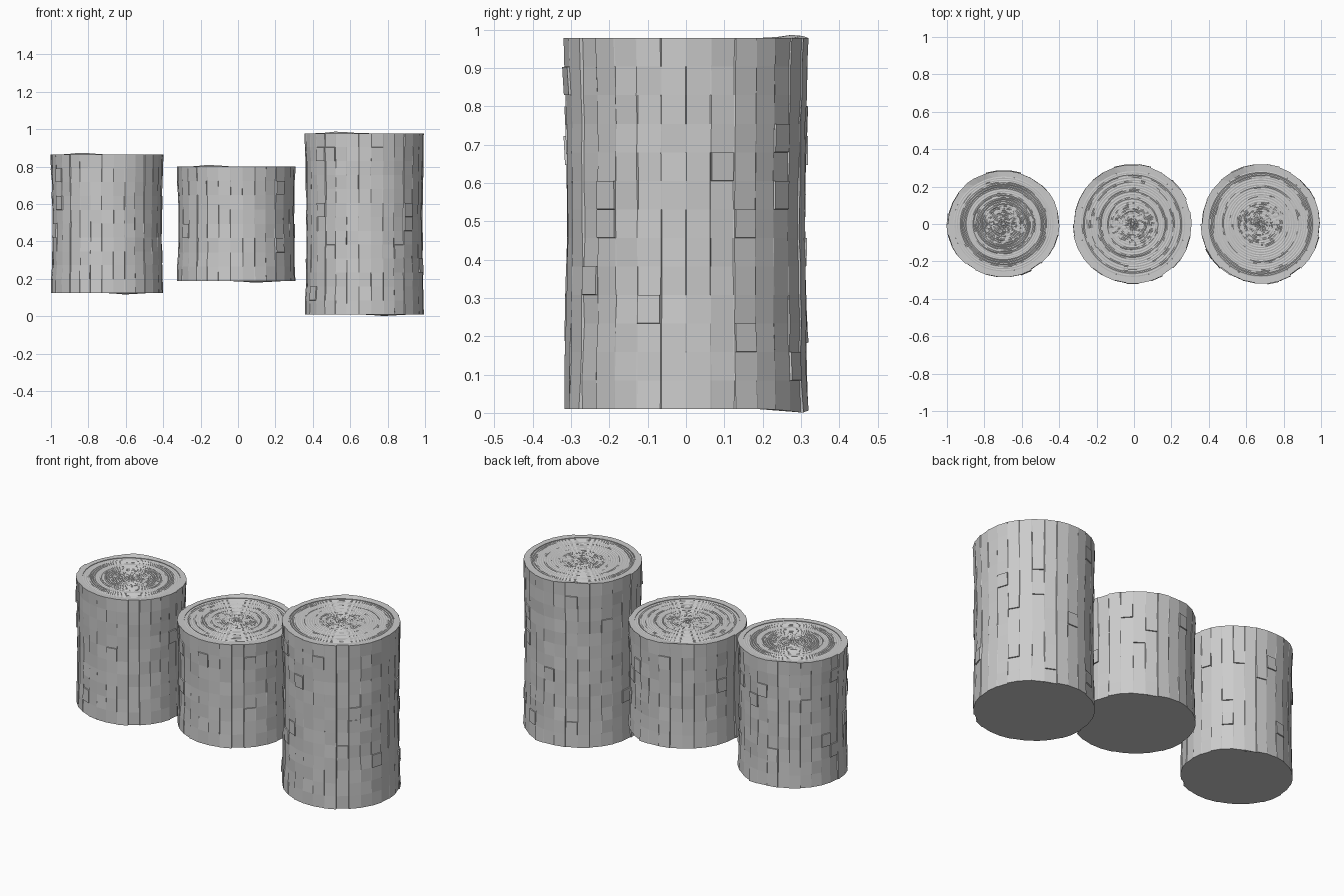
import bpy, bmesh, math, random
from mathutils import Vector

cube = bpy.data.objects.get("Cube")
if cube:
    bpy.data.objects.remove(cube, do_unlink=True)

wood = bpy.data.materials.new("weathered_grey_wood")
wood.use_nodes = True
GREY = (0.6, 0.6, 0.6, 1)
wood.diffuse_color = GREY
wood.node_tree.nodes["Principled BSDF"].inputs["Base Color"].default_value = GREY

PLANKS = 30
RIM = 0.88      # cut face radius relative to the bark


def finish(bm, name):
    bmesh.ops.recalc_face_normals(bm, faces=bm.faces)
    mesh = bpy.data.meshes.new(name)
    bm.to_mesh(mesh)
    bm.free()
    mesh.materials.append(wood)
    obj = bpy.data.objects.new(name, mesh)
    bpy.context.collection.objects.link(obj)
    return obj


def bump(angle, centre):
    """Soft local swelling of the rim around one direction."""
    d = (angle - centre + math.pi) % (2 * math.pi) - math.pi
    return 0.009 * math.exp(-(d / 0.25) ** 2)


def bridge(bm, a, b):
    n = len(a)
    return [bm.faces.new((a[i], a[(i + 1) % n], b[(i + 1) % n], b[i])) for i in range(n)]


def bark(name, cx, rx, ry, z0, z1):
    """Ring of uneven vertical bark strips, with raised flakes, rim and base."""
    rows = round((z1 - z0) / 0.075)
    strip = [random.uniform(-0.007, 0) for _ in range(PLANKS)]
    bm = bmesh.new()
    rings = []
    for r in range(rows + 1):
        t = r / rows
        waist = -0.008 * math.sin(math.pi * t)
        ring = []
        for p in range(PLANKS):
            off = strip[p] + waist + random.uniform(-0.003, 0.002)
            for edge in (0.02, 0.98):
                a = 2 * math.pi * (p + edge) / PLANKS
                z = z0 + (z1 - z0) * t
                if r == rows:
                    z += bump(a, math.radians(117))
                elif r == 0:
                    z -= bump(a, math.radians(70))
                ring.append(bm.verts.new((cx + (rx + off) * math.cos(a),
                                          (ry + off) * math.sin(a), z)))
        rings.append(ring)
    outer = []
    for low, high in zip(rings, rings[1:]):
        outer += bridge(bm, low, high)[::2]
    # flat rim and small lip down to the cut face
    top = z1 - 0.001
    angles = [2 * math.pi * i / (2 * PLANKS) for i in range(2 * PLANKS)]
    lip = [[bm.verts.new((cx + rx * RIM * math.cos(a), ry * RIM * math.sin(a), z))
            for a in angles] for z in (top, top - 0.012)]
    bridge(bm, rings[-1], lip[0])
    bridge(bm, lip[0], lip[1])
    bm.faces.new(rings[0])
    bm.normal_update()
    # raised bark flakes
    inner_rows = outer[PLANKS:-PLANKS]
    flakes = random.sample(inner_rows, len(inner_rows) // 14)
    bmesh.ops.recalc_face_normals(bm, faces=bm.faces)
    bmesh.ops.inset_individual(bm, faces=flakes, thickness=0.001, depth=0.006)
    finish(bm, name)


def cut_face(name, cx, rx, ry, z):
    """Sawn end with gently rippled growth rings and a rough heart."""
    bm = bmesh.new()
    steps, sides = 44, 64
    previous = None
    for s in range(steps, 0, -1):
        f = s / steps
        ripple = 0.0025 * (s % 2) * random.uniform(0.4, 1)
        rough = 0.0015 if f < 0.4 else 0.0003
        ring = []
        for i in range(sides):
            a = 2 * math.pi * i / sides
            wobble = RIM * f * (1 + 0.012 * (1 - f) * math.sin(3 * a + s))
            ring.append(bm.verts.new((cx + rx * wobble * math.cos(a),
                                      ry * wobble * math.sin(a),
                                      z - 0.004 + ripple + random.uniform(-rough, rough))))
        if previous:
            bridge(bm, previous, ring)
        previous = ring
    bm.faces.new(previous)
    finish(bm, name)


# name, centre x, x radius, y radius, base height, top height
logs = (
    ("right_log", -0.698, 0.304, 0.288, 0.125, 0.865),
    ("middle_log", -0.008, 0.321, 0.321, 0.188, 0.80),
    ("left_log", 0.678, 0.322, 0.321, 0.01, 0.978),
)
for name, cx, rx, ry, z0, z1 in logs:
    random.seed(4)
    bark(name + "_bark", cx, rx, ry, z0, z1)
    cut_face(name + "_cut_face", cx, rx, ry, z1)
